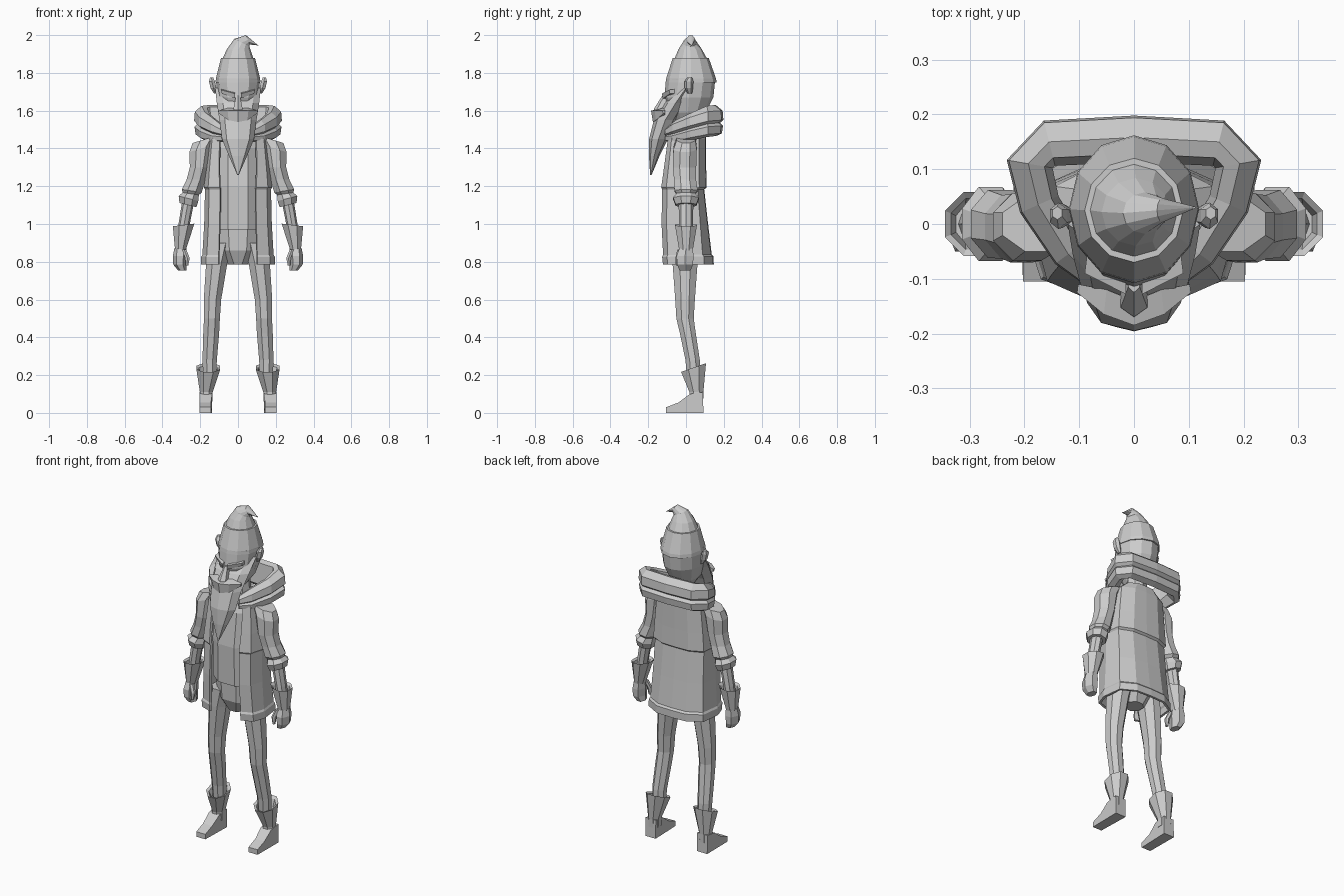
import bpy, bmesh, math
from mathutils import Vector

grey = bpy.data.materials.new("plain grey")
grey.diffuse_color = (0.6, 0.6, 0.6, 1)


def finish(name, bm, mirror=False):
    bmesh.ops.recalc_face_normals(bm, faces=bm.faces[:])
    me = bpy.data.meshes.new(name)
    bm.to_mesh(me)
    bm.free()
    me.materials.append(grey)
    ob = bpy.data.objects.new(name, me)
    bpy.context.collection.objects.link(ob)
    if mirror:
        ob.modifiers.new("mirror", 'MIRROR')
    return ob


def skin(name, rows, closed=True, caps=True, mirror=False):
    """Bridge rows of points into a surface."""
    bm = bmesh.new()
    vs = [[bm.verts.new(p) for p in row] for row in rows]
    n = len(rows[0])
    for a, b in zip(vs, vs[1:]):
        for i in range(n if closed else n - 1):
            j = (i + 1) % n
            bm.faces.new((a[i], a[j], b[j], b[i]))
    if caps:
        bm.faces.new(vs[0])
        bm.faces.new(vs[-1])
    return finish(name, bm, mirror)


def loft(name, rings, n=8, half=False, mirror=False):
    """Rings: x, y, z, x radius, y radius, optional slopes of z along x and y."""
    rows = []
    for r in rings:
        x, y, z, rx, ry, sx, sy = (tuple(r) + (0, 0))[:7]
        k = 1 / math.cos(math.pi / n) if half else 1
        row = []
        for i in range(n):
            a = 2 * math.pi * (i + (0.5 if half else 0)) / n - math.pi / 2
            dx, dy = rx * k * math.cos(a), ry * k * math.sin(a)
            row.append((x + dx, y + dy, z + sx * dx + sy * dy))
        rows.append(row)
    return skin(name, rows, mirror=mirror)


# Head, neck and ears
loft("head", [(0, 0, 1.535, .045, .05), (0, .01, 1.59, .085, .095), (0, .015, 1.67, .11, .13),
              (0, .025, 1.77, .117, .13)], 12)
loft("neck", [(0, .02, 1.42, .07, .06), (0, .02, 1.58, .055, .055)])
loft("ear", [(.12, .02, 1.69, .008, .012), (.13, .015, 1.72, .018, .022),
             (.138, .015, 1.755, .018, .024), (.14, .02, 1.775, .01, .012)], 6, mirror=True)

# Cap with a curled peak
loft("cap", [(0, .027, 1.75, .119, .135), (0, .027, 1.77, .117, .132), (0, .025, 1.88, .09, .095),
             (0, .025, 1.88, .08, .084), (.003, .022, 1.925, .062, .062),
             (.02, .02, 1.96, .04, .038, -.5), (.052, .025, 1.975, .01, .022, -2.5),
             (.11, .03, 1.945, .002, .002)], 12)

# Beard, moustache, nose and brows
loft("beard", [(0, -.186, 1.26, .004, .004), (0, -.168, 1.36, .048, .028),
               (0, -.145, 1.45, .085, .05), (0, -.11, 1.55, .098, .06),
               (0, -.055, 1.64, .112, .06), (0, -.0, 1.72, .121, .035)])
loft("nose", [(0, -.14, 1.575, .025, .03), (0, -.135, 1.61, .028, .035),
              (0, -.105, 1.68, .012, .02)], 6)
skin("moustache", [[(0, -.14, 1.61), (0, -.185, 1.60), (0, -.175, 1.54), (0, -.14, 1.54)],
                   [(.05, -.12, 1.615), (.055, -.165, 1.60), (.05, -.16, 1.55), (.05, -.12, 1.55)],
                   [(.102, -.11, 1.60), (.104, -.125, 1.60), (.102, -.12, 1.585), (.1, -.11, 1.585)]],
     mirror=True)
skin("brow", [[(.015, -.09, 1.70), (.015, -.128, 1.69), (.015, -.122, 1.665), (.015, -.09, 1.665)],
              [(.085, -.05, 1.715), (.09, -.09, 1.71), (.085, -.085, 1.69), (.085, -.05, 1.69)]],
     mirror=True)

# Shirt and trousers seat
loft("shirt", [(0, -.01, .97, .13, .1), (0, -.01, 1.2, .13, .105), (0, 0, 1.4, .13, .09),
               (0, .01, 1.49, .085, .06)], half=True)
loft("trouser_seat", [(0, 0, .99, .125, .09), (0, 0, .86, .11, .085), (0, 0, .785, .05, .05)], half=True)

# Open coat: height, front edge x, half width, front y, back y
coat = []
for z, e, w, f, b in [(1.495, .075, .095, -.06, .09), (1.45, .095, .15, -.09, .1),
                      (1.3, .098, .165, -.11, .1), (1.195, .095, .174, -.125, .102),
                      (1.185, .092, .168, -.12, .09), (1.0, .095, .172, -.123, .11),
                      (.835, .1, .182, -.115, .13), (.825, .1, .188, -.12, .14),
                      (.785, .1, .188, -.115, .14)]:
    side = [(e, f, z), (w * .88, f * .8, z), (w, f * .2, z), (w * .93, b * .65, z), (w * .5, b * .97, z)]
    coat.append(side + [(0, b, z)] + [(-x, y, h) for x, y, h in reversed(side)])
sol = skin("coat", coat, closed=False, caps=False).modifiers.new("thickness", 'SOLIDIFY')
sol.thickness, sol.offset = .014, 0

# Hood collar: a folded roll swept around the back of the neck
half_path = [(.075, -.1, 1.475, .45), (.12, -.055, 1.49, .75), (.175, .035, 1.52, .9),
             (.193, .11, 1.545, 1), (.155, .15, 1.55, 1)]
path = half_path + [(0, .158, 1.55, 1)] + [(-x, y, z, s) for x, y, z, s in reversed(half_path)]
section = [(-.045, -.05), (.0, -.085), (.032, -.07), (.038, -.03), (.022, -.015),
           (.04, .0), (.036, .05), (.0, .08), (-.03, .07)]
rolls = []
for i, (x, y, z, s) in enumerate(path):
    p, q = path[max(i - 1, 0)], path[min(i + 1, len(path) - 1)]
    t = Vector((q[0] - p[0], q[1] - p[1])).normalized()
    rolls.append([(x + t.y * u * s, y - t.x * u * s, z + v * s) for u, v in section])
skin("hood_collar", rolls)

# Sleeves with rolled cuffs
loft("sleeve", [(.17, 0, 1.45, .07, .05, -.3), (.195, -.005, 1.40, .062, .062, -.3),
                (.205, -.008, 1.3, .05, .062), (.222, -.005, 1.235, .05, .058),
                (.245, 0, 1.175, .053, .062, .15), (.25, 0, 1.16, .043, .05, .15),
                (.262, 0, 1.135, .052, .068, .25), (.265, 0, 1.1, .045, .055, .25)],
     half=True, mirror=True)
loft("forearm", [(.262, 0, 1.13, .032, .04), (.285, 0, 1.0, .03, .036), (.3, 0, .88, .026, .034)], mirror=True)

# Gloves
loft("glove_cuff", [(.305, 0, .86, .028, .036), (.288, 0, .995, .057, .058, -.12),
                    (.288, 0, .985, .046, .047, -.12), (.295, 0, .94, .03, .036)],
     half=True, mirror=True)
loft("hand", [(.305, 0, .87, .028, .036), (.308, -.005, .83, .032, .045),
              (.308, -.005, .785, .03, .042), (.295, -.005, .755, .02, .03)], 6, half=True, mirror=True)
loft("thumb", [(.285, -.03, .865, .013, .016), (.268, -.042, .82, .014, .014),
               (.27, -.045, .78, .008, .009)], 6, mirror=True)

# Legs
loft("leg", [(.09, 0, .9, .06, .075), (.113, -.005, .79, .056, .066), (.135, -.005, .6, .046, .052),
             (.138, -.005, .5, .042, .046), (.142, .01, .42, .042, .042),
             (.15, .035, .28, .038, .038), (.15, .04, .2, .035, .036)], half=True, mirror=True)

# Boots: flared shaft with a slanted top, and a foot
loft("boot_shaft", [(.17, .055, .06, .035, .036), (.168, .055, .11, .034, .037),
                    (.157, .04, .24, .063, .066, 0, .35), (.157, .04, .232, .05, .052, 0, .35),
                    (.16, .042, .19, .034, .034)], half=True, mirror=True)
foot = [(-.105, 0), (-.105, .03), (-.04, .055), (.02, .1), (.09, .11), (.092, 0)]
skin("boot_foot", [[(.137 + (.006 if y < 0 else 0), y, z) for y, z in foot],
                   [(.205 - (.002 if y < 0 else 0), y, z) for y, z in foot]], mirror=True)
